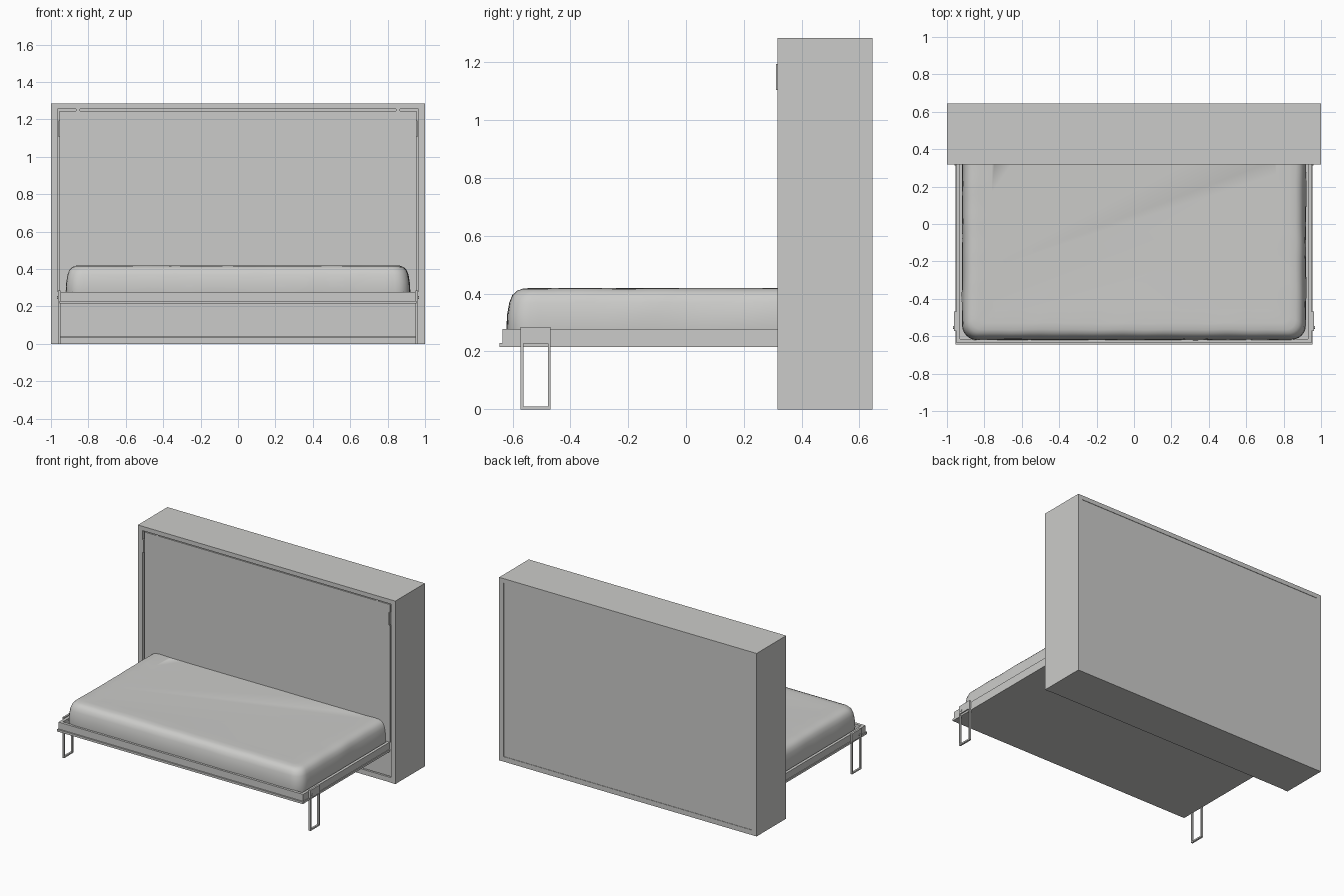
import bpy, bmesh, math
from mathutils import Vector, noise

cube = bpy.data.objects.get("Cube")
if cube:
    bpy.data.objects.remove(cube, do_unlink=True)

GREY = (0.6, 0.6, 0.585, 1)
mat = bpy.data.materials.new("light grey")
mat.use_nodes = True
mat.diffuse_color = GREY
mat.node_tree.nodes["Principled BSDF"].inputs["Base Color"].default_value = GREY


def add_object(name, bm):
    bmesh.ops.recalc_face_normals(bm, faces=bm.faces)
    mesh = bpy.data.meshes.new(name)
    bm.to_mesh(mesh)
    bm.free()
    mesh.materials.append(mat)
    ob = bpy.data.objects.new(name, mesh)
    bpy.context.collection.objects.link(ob)
    return ob


def box(name, x, y, z):
    """Box from (low, high) pairs on each axis."""
    bm = bmesh.new()
    bmesh.ops.create_cube(bm, size=1)
    for v in bm.verts:
        v.co = [lo + (c + 0.5) * (hi - lo) for c, (lo, hi) in zip(v.co, (x, y, z))]
    return add_object(name, bm)


def pair(name, x, y, z):
    """Mirrored boxes on the left (+x) and right (-x)."""
    box("left_" + name, x, y, z)
    box("right_" + name, (-x[1], -x[0]), y, z)


FRONT, BACK, TOP = 0.317, 0.645, 1.285

# Cabinet shell
pair("cabinet_side", (0.965, 1), (FRONT, BACK), (0, TOP))
box("cabinet_top", (-0.965, 0.965), (FRONT, BACK), (1.255, TOP))
box("cabinet_bottom", (-0.965, 0.965), (FRONT + 0.003, BACK), (0, 0.035))
box("back_panel", (-0.965, 0.965), (0.62, BACK - 0.003), (0.035, 1.255))

# Inner front panel with a shadow gap round it
box("inner_backing", (-0.965, 0.965), (0.345, 0.355), (0.035, 1.255))
box("inner_panel", (-0.955, 0.955), (0.325, 0.345), (0.04, 1.245))
pair("top_gap_filler", (0.845, 0.865), (0.325, 0.345), (1.245, 1.255))
pair("side_gap_filler", (0.955, 0.965), (0.325, 0.345), (0.035, 0.28))
pair("latch_plate", (0.952, 0.96), (0.312, 0.326), (1.105, 1.195))

# Folding bed base and rails
box("bed_base", (-0.955, 0.955), (-0.645, 0.335), (0.215, 0.23))
pair("side_rail", (0.93, 0.95), (-0.635, 0.335), (0.23, 0.278))
box("front_rail", (-0.93, 0.93), (-0.635, -0.615), (0.23, 0.278))

# Folding loop legs with pivot plates
LEG_X = (0.95, 0.963)
pair("leg_plate", LEG_X, (-0.572, -0.468), (0.228, 0.285))
pair("leg_front_bar", LEG_X, (-0.572, -0.562), (0.01, 0.228))
pair("leg_back_bar", LEG_X, (-0.478, -0.468), (0.01, 0.228))
pair("leg_foot", LEG_X, (-0.572, -0.468), (0, 0.01))
for side, sx in (("left", 1), ("right", -1)):
    bm = bmesh.new()
    bmesh.ops.create_cone(bm, cap_ends=True, segments=16, radius1=0.008, radius2=0.008, depth=0.006)
    for v in bm.verts:
        v.co = (sx * 0.964 + v.co.z, -0.553 + v.co.x, 0.247 + v.co.y)
    add_object(side + "_leg_pivot", bm)


# Mattress: rounded outlines lofted up a soft edge profile
def outline(inset, steps=6, runs=30):
    hx, y0, y1 = 0.92 - inset, -0.62 + inset, 0.5 - inset
    r = max(0.08 - inset * 0.5, 0.02)
    corners = ((hx - r, y0 + r, -90), (hx - r, y1 - r, 0),
               (r - hx, y1 - r, 90), (r - hx, y0 + r, 180))
    arcs = [[Vector((cx + r * math.cos(a), cy + r * math.sin(a)))
             for a in (math.radians(start + 90 * i / steps) for i in range(steps + 1))]
            for cx, cy, start in corners]
    pts = []
    for i, arc in enumerate(arcs):
        nxt = arcs[(i + 1) % 4][0]
        pts += arc + [arc[-1].lerp(nxt, k / runs) for k in range(1, runs)]
    return pts


PROFILE = [(0.008, 0.23), (0, 0.28), (0.003, 0.33), (0.01, 0.37), (0.02, 0.395),
           (0.036, 0.41), (0.055, 0.417), (0.09, 0.419), (0.16, 0.416)]
bm = bmesh.new()
rings = []
for inset, z in PROFILE:
    ring = []
    for p in outline(inset):
        co = Vector((p.x, min(p.y, 0.34), z))
        ripple = 0.003 * noise.noise(co * 7)
        ring.append(bm.verts.new((co.x * (1 + ripple), min(co.y + ripple, 0.34), z + ripple * 0.5)))
    rings.append(ring)
for low, high in zip(rings, rings[1:]):
    for i in range(len(low)):
        j = (i + 1) % len(low)
        bm.faces.new((low[i], low[j], high[j], high[i]))
bm.faces.new(rings[0])
bm.faces.new(rings[-1])
mattress = add_object("mattress", bm)
bpy.ops.object.select_all(action="DESELECT")
mattress.select_set(True)
bpy.context.view_layer.objects.active = mattress
bpy.ops.object.shade_smooth_by_angle(angle=math.radians(50))
